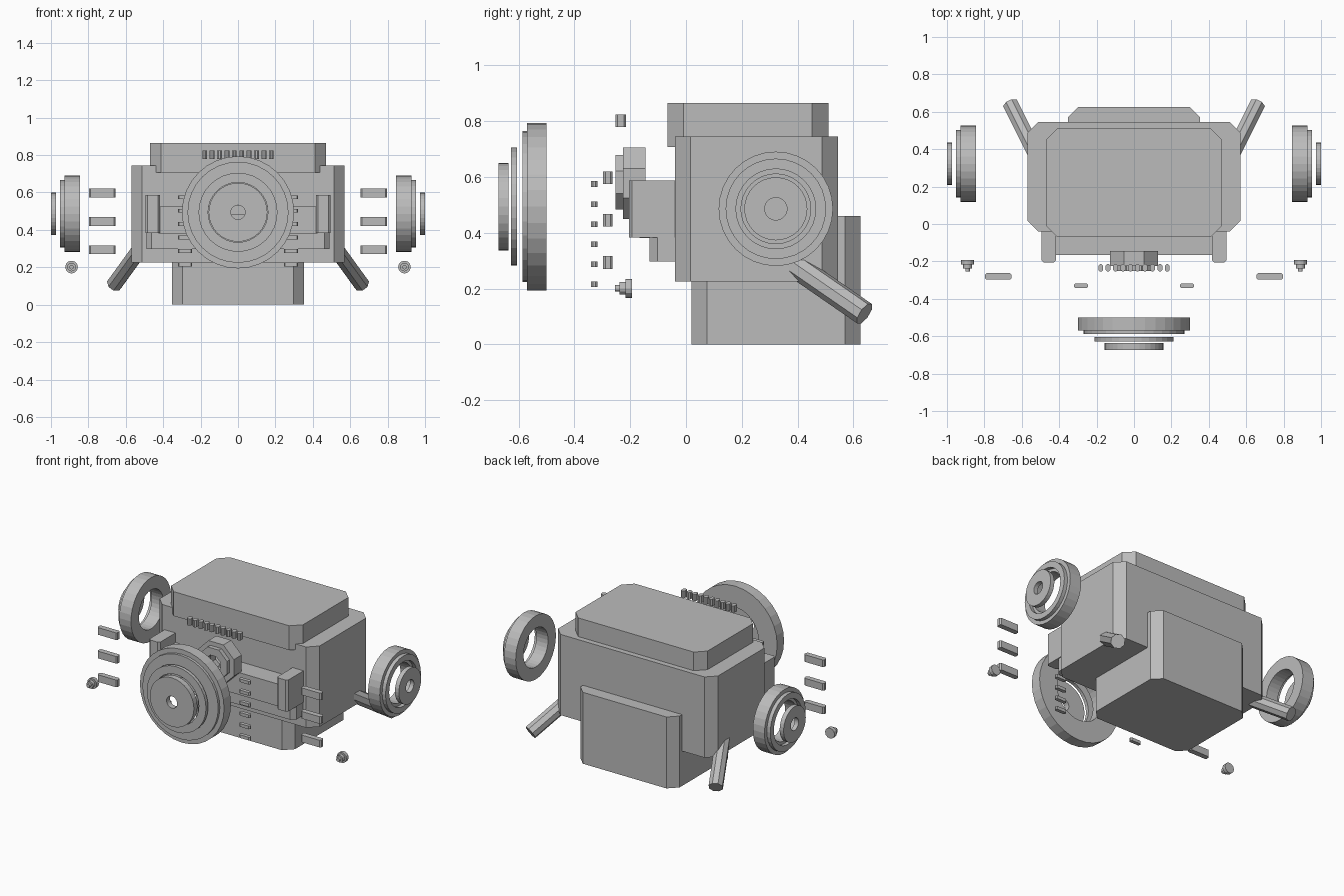
import bpy, bmesh, math
from mathutils import Vector, Matrix

if "Cube" in bpy.data.objects:
    bpy.data.objects.remove(bpy.data.objects["Cube"])

grey = bpy.data.materials.new("plain grey")
grey.diffuse_color = (0.5, 0.5, 0.5, 1)
grey.use_nodes = True
grey.node_tree.nodes["Principled BSDF"].inputs["Base Color"].default_value = grey.diffuse_color


def finish(name, bm):
    bmesh.ops.recalc_face_normals(bm, faces=bm.faces)
    me = bpy.data.meshes.new(name)
    bm.to_mesh(me)
    bm.free()
    me.materials.append(grey)
    ob = bpy.data.objects.new(name, me)
    bpy.context.collection.objects.link(ob)
    return ob


def block(name, x, y, z, c):
    """Box with its four upright edges cut by c."""
    (x0, x1), (y0, y1), (z0, z1) = x, y, z
    pts = [(x0 + c, y0), (x1 - c, y0), (x1, y0 + c), (x1, y1 - c),
           (x1 - c, y1), (x0 + c, y1), (x0, y1 - c), (x0, y0 + c)]
    bm = bmesh.new()
    f = bm.faces.new([bm.verts.new((px, py, z0)) for px, py in pts])
    r = bmesh.ops.extrude_face_region(bm, geom=[f])
    vs = [v for v in r["geom"] if isinstance(v, bmesh.types.BMVert)]
    bmesh.ops.translate(bm, vec=(0, 0, z1 - z0), verts=vs)
    return finish(name, bm)


def ring(name, centre, axis, a, b, outer, inner=0, n=32, turn=0.0):
    """Disc or ring around an axis, from distance a to b along it."""
    bm = bmesh.new()
    d = Vector(axis).normalized()
    m = Matrix.Translation(centre) @ d.to_track_quat('Z', 'Y').to_matrix().to_4x4()

    def loop(r, h):
        return [bm.verts.new(m @ Vector((r * math.cos(2 * math.pi * (i + turn) / n),
                                         r * math.sin(2 * math.pi * (i + turn) / n), h)))
                for i in range(n)]
    if inner:
        loops = [loop(outer, a), loop(outer, b), loop(inner, b), loop(inner, a)]
        pairs = [(0, 1), (1, 2), (2, 3), (3, 0)]
    else:
        loops = [loop(outer, a), loop(outer, b)]
        pairs = [(0, 1)]
        bm.faces.new(loops[0])
        bm.faces.new(loops[1])
    for p, q in pairs:
        for i in range(n):
            j = (i + 1) % n
            bm.faces.new((loops[p][i], loops[p][j], loops[q][j], loops[q][i]))
    return finish(name, bm)


# Main masses
block("body", (-0.57, 0.57), (-0.04, 0.545), (0.225, 0.745), 0.057)
block("top_cap", (-0.47, 0.47), (-0.067, 0.51), (0.708, 0.865), 0.058)
block("rear_base", (-0.353, 0.353), (0.02, 0.625), (0, 0.46), 0.055)

# Front face: backing plate, crossbar and its end blocks
block("front_plate", (-0.49, 0.49), (-0.13, 0.0), (0.297, 0.5), 0.027)
block("crossbar", (-0.425, 0.425), (-0.167, -0.02), (0.382, 0.525), 0.004)
for s, side in ((-1, "left"), (1, "right")):
    x = sorted((s * 0.417, s * 0.495))
    block("crossbar_end_" + side, x, (-0.205, -0.02), (0.384, 0.587), 0.012)

# Eight-sided hub on the crossbar
k = 1 / math.cos(math.pi / 8)
ring("hub_base", (0, 0, 0.578), (0, -1, 0), 0.145, 0.225, 0.128 * k, 0.06, 8, 0.5)
ring("hub_collar", (0, 0, 0.581), (0, -1, 0), 0.2, 0.252, 0.098 * k, 0.055, 8, 0.5)

# Front round assembly, pulled apart along y
fc = (0, 0, 0.494)
ring("front_rim", fc, (0, -1, 0), 0.5, 0.57, 0.30, 0.165)
ring("front_rim_step", fc, (0, -1, 0), 0.57, 0.587, 0.27, 0.19)
ring("front_thin_ring", fc, (0, -1, 0), 0.605, 0.627, 0.211, 0.16)
ring("front_disc", fc, (0, -1, 0), 0.637, 0.673, 0.157, 0.038)

# Row of teeth over the front
for i in range(10):
    x = (i - 4.5) * 0.0395
    block(f"tooth_{i}", (x - 0.013, x + 0.013), (-0.253, -0.215), (0.78, 0.824), 0.008)

for s, side in ((-1, "left"), (1, "right")):
    # Side round assembly
    sc = (0, 0.322, 0.486)
    ring("side_rim_" + side, sc, (s, 0, 0), 0.845, 0.928, 0.205, 0.125)
    ring("side_rim_step_" + side, sc, (s, 0, 0), 0.928, 0.952, 0.18, 0.143)
    ring("side_disc_" + side, sc, (s, 0, 0), 0.972, 1.0, 0.113, 0.04)
    # Large and small slats
    x = sorted((s * 0.655, s * 0.797))
    for i in range(3):
        z = 0.293 + i * 0.152
        block(f"large_slat_{side}_{i}", x, (-0.297, -0.263), (z - 0.023, z + 0.023), 0.008)
    x = sorted((s * 0.245, s * 0.322))
    for i in range(6):
        z = 0.215 + i * 0.072
        block(f"small_slat_{side}_{i}", x, (-0.341, -0.318), (z - 0.01, z + 0.01), 0.007)
    # Stepped knob
    kc = (s * 0.89, 0, 0.201)
    ring("knob_base_" + side, kc, (0, -1, 0), 0.193, 0.216, 0.034, 0, 12)
    ring("knob_middle_" + side, kc, (0, -1, 0), 0.216, 0.238, 0.023, 0, 12)
    ring("knob_tip_" + side, kc, (0, -1, 0), 0.238, 0.255, 0.012, 0, 12)
    # Slanted pipe at the back corner
    ring("pipe_" + side, (s * 0.66, 0.64, 0.11), (-s * 0.5, -1, 0.69), 0, 0.42,
         0.044, 0, 8, 0.5)
